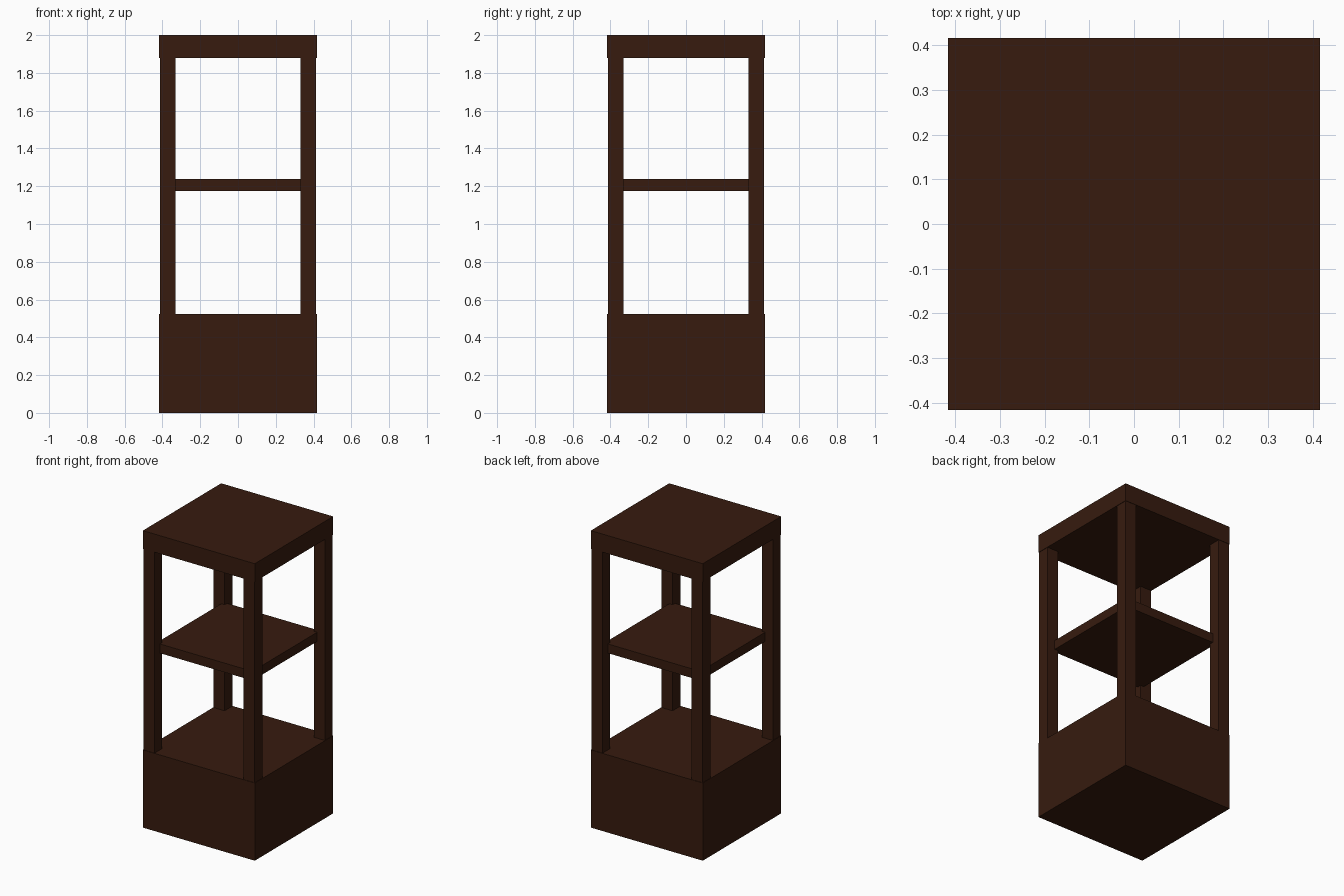
import bpy

if "Cube" in bpy.data.objects:
    bpy.data.objects.remove(bpy.data.objects["Cube"])

wood = bpy.data.materials.new("dark_wood")
wood.diffuse_color = (0.038, 0.011, 0.0045, 1)
wood.use_nodes = True
wood.node_tree.nodes["Principled BSDF"].inputs["Base Color"].default_value = wood.diffuse_color


def box(name, x, y, half, z0, z1):
    """Square-section block centred on (x, y), running from z0 to z1."""
    bpy.ops.mesh.primitive_cube_add(size=1, location=(x, y, (z0 + z1) / 2))
    ob = bpy.context.object
    ob.name = name
    ob.scale = (2 * half, 2 * half, z1 - z0)
    bpy.ops.object.transform_apply(location=False, rotation=False, scale=True)
    ob.data.materials.append(wood)
    return ob


BASE_TOP, CAP_BOTTOM = 0.523, 1.878

# Solid plinth, middle shelf and top slab
box("base", 0, 0, 0.417, 0, BASE_TOP)
box("shelf", 0, 0, 0.358, 1.175, 1.237)
box("top", 0, 0, 0.417, CAP_BOTTOM, 2.0)

# Four corner posts, set in slightly from the edges
POST_HALF, POST_POS = 0.041, 0.373
for y_name, sy in (("front", -1), ("back", 1)):
    for x_name, sx in (("left", -1), ("right", 1)):
        box(f"{y_name}_{x_name}_post", sx * POST_POS, sy * POST_POS,
            POST_HALF, BASE_TOP, CAP_BOTTOM)
